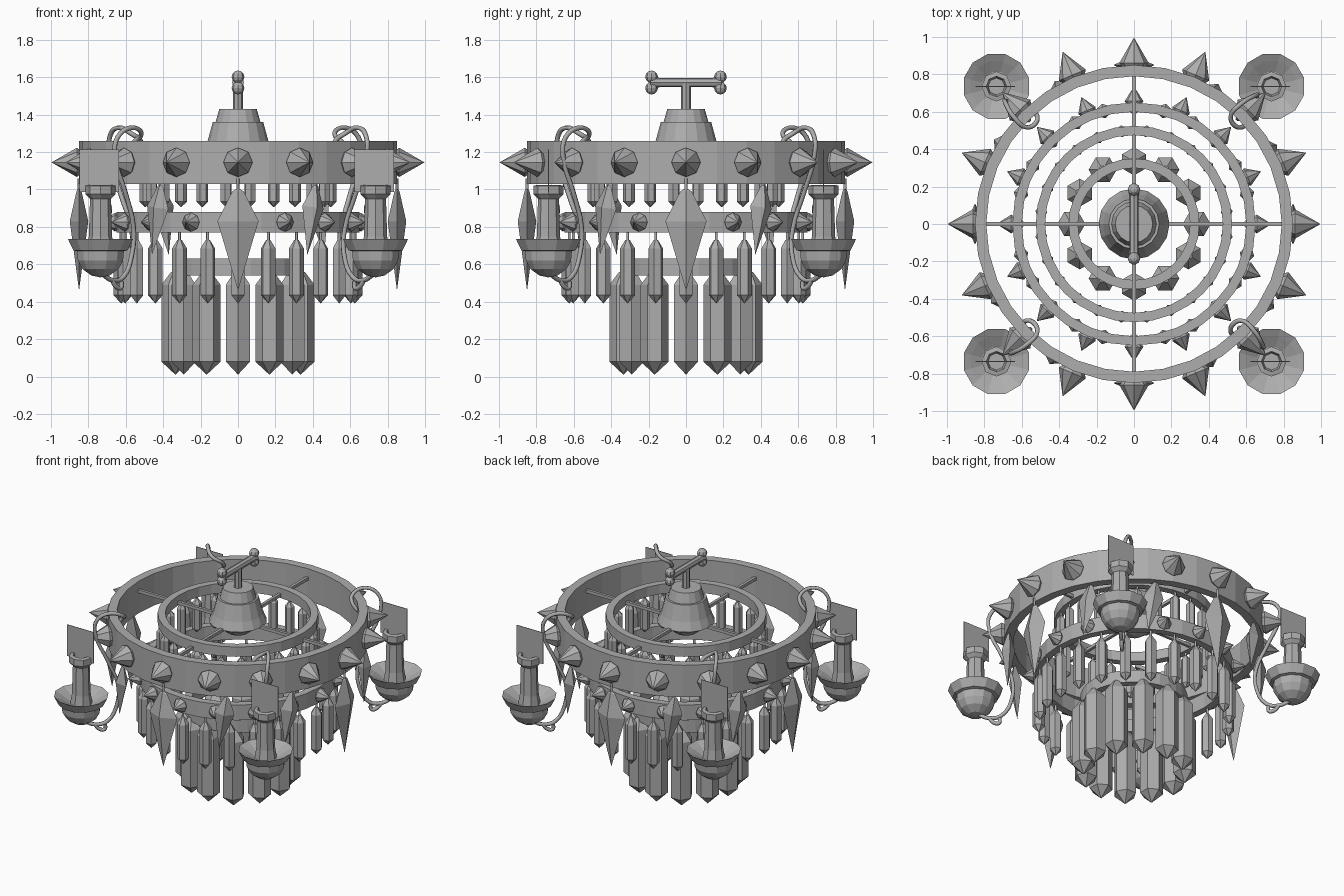
import bpy, bmesh
from math import pi, cos, sin, radians
from mathutils import Matrix, Vector

cube = bpy.data.objects.get("Cube")
if cube:
    bpy.data.objects.remove(cube, do_unlink=True)

GREY = (0.42, 0.42, 0.42, 1.0)
iron = bpy.data.materials.new("plain grey")
iron.use_nodes = True
iron.diffuse_color = GREY
iron.node_tree.nodes["Principled BSDF"].inputs["Base Color"].default_value = GREY


def finish(bm, name):
    bmesh.ops.recalc_face_normals(bm, faces=bm.faces)
    mesh = bpy.data.meshes.new(name)
    bm.to_mesh(mesh)
    bm.free()
    obj = bpy.data.objects.new(name, mesh)
    mesh.materials.append(iron)
    bpy.context.collection.objects.link(obj)
    return obj


def lathe(bm, profile, segs, matrix=Matrix(), closed=False, turn=0.0):
    """Revolve (radius, height) points about local z, as flat-sided bands."""
    rows = []
    for r, z in profile:
        if r == 0:
            rows.append([bm.verts.new(matrix @ Vector((0, 0, z)))])
        else:
            angles = [turn + 2 * pi * i / segs for i in range(segs)]
            rows.append([bm.verts.new(matrix @ Vector((r * cos(a), r * sin(a), z)))
                         for a in angles])
    pairs = list(zip(rows, rows[1:])) + ([(rows[-1], rows[0])] if closed else [])
    for a, b in pairs:
        for i in range(segs):
            j = (i + 1) % segs
            quad = [a[i % len(a)], a[j % len(a)], b[j % len(b)], b[i % len(b)]]
            bm.faces.new(list(dict.fromkeys(quad)))


def around(count, offset=0.0):
    return [Matrix.Rotation(offset + 2 * pi * i / count, 4, 'Z') for i in range(count)]


def copies(name, profile, segs, places, turn=0.0):
    bm = bmesh.new()
    for place in places:
        lathe(bm, profile, segs, place, turn=turn)
    return finish(bm, name)


def tube(name, paths, radius, smooth=True):
    curve = bpy.data.curves.new(name, 'CURVE')
    curve.dimensions = '3D'
    curve.bevel_depth = radius
    curve.bevel_resolution = 1
    curve.resolution_u = 4
    curve.use_fill_caps = True
    for points in paths:
        spline = curve.splines.new('BEZIER' if smooth else 'POLY')
        pts = spline.bezier_points if smooth else spline.points
        pts.add(len(points) - 1)
        for p, co in zip(pts, points):
            if smooth:
                p.co = co
                p.handle_left_type = p.handle_right_type = 'AUTO'
            else:
                p.co = (*co, 1)
    curve.materials.append(iron)
    obj = bpy.data.objects.new(name, curve)
    bpy.context.collection.objects.link(obj)


def shift(x, y, z):
    return Matrix.Translation((x, y, z))


# Hoops: name, inner radius, outer radius, bottom, top
for name, r0, r1, z0, z1 in (("outer_hoop", 0.79, 0.85, 1.03, 1.26),
                             ("middle_hoop", 0.60, 0.65, 0.77, 0.88),
                             ("inner_hoop", 0.475, 0.525, 1.17, 1.24),
                             ("lower_hoop", 0.30, 0.35, 0.54, 0.63)):
    bm = bmesh.new()
    lathe(bm, [(r0, z0), (r1, z0), (r1, z1), (r0, z1)], 32, closed=True)
    finish(bm, name)

# Spikes pointing outwards
outward = Matrix.Rotation(pi / 2, 4, 'Y')
copies("outer_spikes", [(0, -0.03), (0.05, -0.02), (0.078, 0.02), (0, 0.155)], 8,
       [t @ shift(0.842, 0, 1.145) @ outward for t in around(16)])
copies("middle_spikes", [(0, -0.02), (0.035, -0.015), (0.05, 0.012), (0, 0.09)], 8,
       [t @ shift(0.645, 0, 0.825) @ outward for t in around(16)])

# Crossing spokes
bm = bmesh.new()
for t in around(4):
    bmesh.ops.create_cube(bm, size=1, matrix=t @ shift(0, 0, 1.19) @ Matrix.Diagonal((1.62, 0.02, 0.022, 1)))
finish(bm, "spokes")

# Central hub and hanging rod
copies("hub", [(0, 1.09), (0.07, 1.11), (0.12, 1.15), (0.19, 1.19), (0.165, 1.25), (0.135, 1.36),
               (0.12, 1.36), (0.10, 1.43), (0, 1.43)], 16, [Matrix()])
copies("hanging_rod", [(0, 1.42), (0.027, 1.42), (0.027, 1.57), (0, 1.57)], 8, [Matrix()])

# Bone-shaped handle lying front to back
bm = bmesh.new()
lathe(bm, [(0, -0.19), (0.032, -0.19), (0.025, -0.14), (0.025, 0.14), (0.032, 0.19), (0, 0.19)], 8,
      shift(0, 0, 1.572) @ Matrix.Rotation(pi / 2, 4, 'X'))
for y in (-0.184, 0.184):
    for z in (1.542, 1.602):
        bmesh.ops.create_uvsphere(bm, u_segments=8, v_segments=6, radius=0.034, matrix=shift(0, y, z))
finish(bm, "bone_handle")


# Hanging prism crystals
def prism(r, bottom, top, tip):
    return [(0, bottom), (r, bottom + tip), (r, top - tip), (r * 0.3, top), (0, top)]


copies("large_crystals", prism(0.075, 0.01, 0.56, 0.07), 6,
       [t @ shift(0.335, 0, 0) for t in around(12)])
copies("middle_crystals", prism(0.04, 0.39, 0.73, 0.045), 6,
       [t @ shift(0.625, 0, 0) for t in around(24)])
copies("small_crystals", prism(0.032, 0.905, 1.15, 0.03), 6,
       [t @ shift(0.5, 0, 0) for t in around(24, radians(7.5))])
tube("crystal_hooks",
     [[t @ Vector((r, 0, z0)), t @ Vector((r, 0, z1))]
      for n, o, r, z0, z1 in ((24, 0, 0.625, 0.71, 0.79), (24, radians(7.5), 0.5, 1.13, 1.19),
                              (4, 0, 0.85, 0.98, 1.06))
      for t in around(n, o)], 0.008, smooth=False)

# Flattened drop crystals under the outer hoop
drop = [(0, 1.01), (0.03, 0.99), (0.11, 0.83), (0, 0.46)]
copies("large_drops", drop, 4,
       [t @ shift(0.85, 0, 0) @ Matrix.Diagonal((0.45, 1, 1, 1)) for t in around(4)])
small = Matrix.Rotation(radians(-8), 4, 'X') @ Matrix.Diagonal((0.4, 0.6, 0.6, 1))
small = small @ Matrix.Diagonal((1, 1, 1.15, 1)) @ shift(0, 0, -1.0)
copies("small_drops", drop, 4,
       [t @ shift(0.83, 0, 1.02) @ small for o in (30, 60) for t in around(4, radians(o))])

# Candles on dishes, each with a flat flame card
corners = around(4, pi / 4)
SPOT = 1.04
spots = [t @ shift(SPOT, 0, 0) for t in corners]
copies("candle_dishes", [(0, 0.53), (0.05, 0.54), (0.10, 0.575), (0.125, 0.62), (0.13, 0.67),
                         (0.15, 0.675), (0.18, 0.735), (0.14, 0.715), (0.08, 0.68), (0, 0.67)], 12, spots)
copies("candles", [(0, 0.67), (0.075, 0.67), (0.062, 0.75), (0.056, 0.95), (0.08, 0.975),
                   (0.08, 1.02), (0.055, 1.025), (0.045, 0.99), (0, 0.99)], 8, spots)
bm = bmesh.new()
for t in spots:
    place = shift(*t.translation) @ shift(-0.006, 0, 1.1) @ Matrix.Diagonal((0.212, 0.004, 0.226, 1))
    bmesh.ops.create_cube(bm, size=1, matrix=place)
finish(bm, "flame_cards")

# Curling arms that carry the dishes, as (outwards, sideways, height)
arm = [(1.02, 0, 0.545), (0.95, 0, 0.515), (0.87, 0, 0.53), (0.80, 0, 0.66), (0.80, 0.01, 0.80),
       (0.87, 0.02, 0.98), (0.95, 0.02, 1.18), (0.94, 0.03, 1.28), (0.86, 0.05, 1.33),
       (0.77, 0.04, 1.30), (0.76, -0.03, 1.25), (0.83, -0.05, 1.18)]
curl = [(0.95, 0, 0.515), (0.92, 0, 0.48), (0.885, 0, 0.475), (0.88, 0, 0.51)]
tube("curled_arms", [[t @ Vector(p) for p in path] for t in corners for path in (arm, curl)], 0.013)
